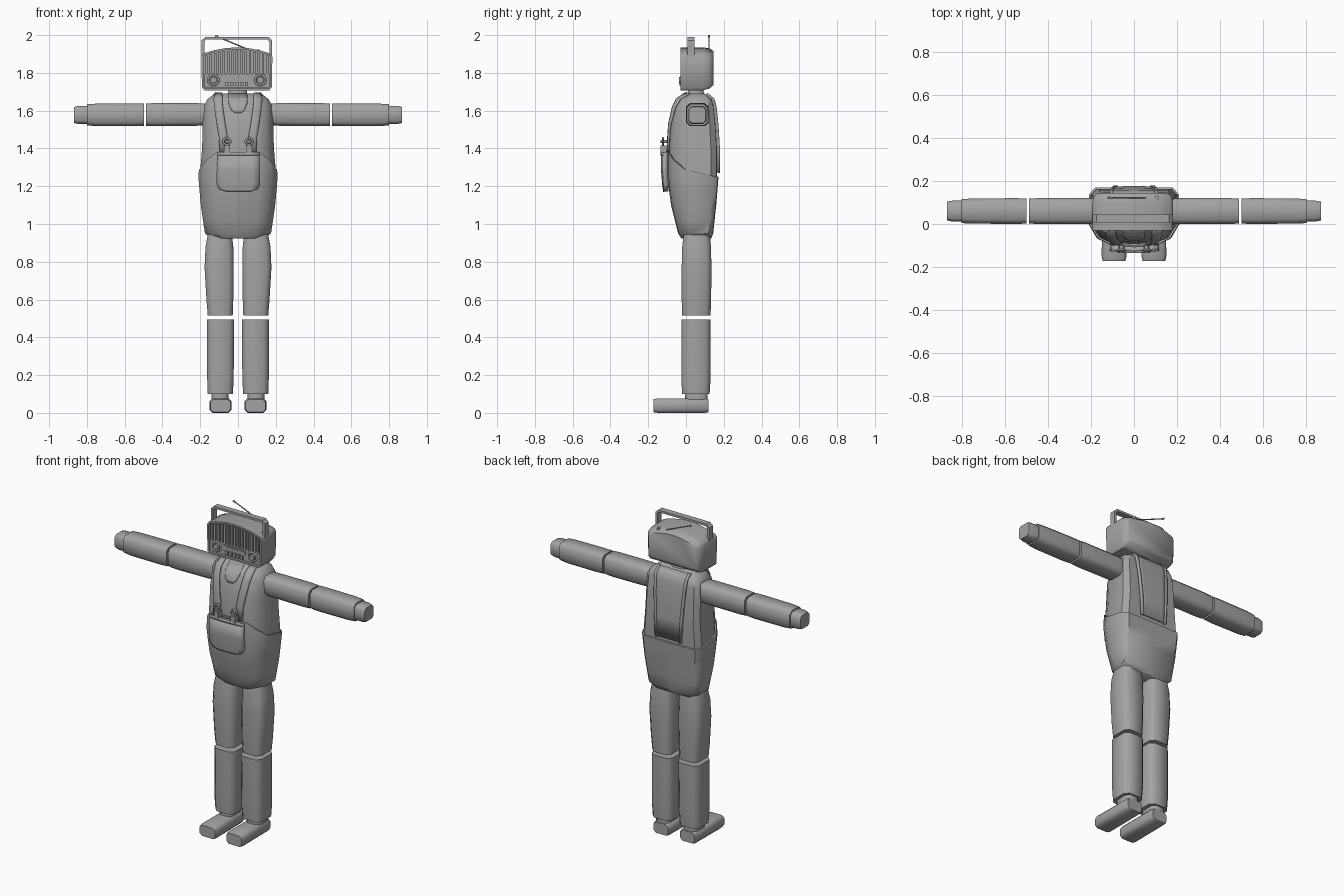
import bpy, bmesh, math
from mathutils import Vector

if "Cube" in bpy.data.objects:
    bpy.data.objects.remove(bpy.data.objects["Cube"])

grey = bpy.data.materials.new("plain_grey")
grey.diffuse_color = (0.37, 0.37, 0.37, 1)
grey.use_nodes = True
grey.node_tree.nodes["Principled BSDF"].inputs["Base Color"].default_value = grey.diffuse_color


def finish(name, bm, angle=40, solid=0, recalc=True):
    if recalc:
        bmesh.ops.recalc_face_normals(bm, faces=bm.faces)
    me = bpy.data.meshes.new(name)
    bm.to_mesh(me)
    bm.free()
    ob = bpy.data.objects.new(name, me)
    bpy.context.collection.objects.link(ob)
    me.materials.append(grey)
    bpy.ops.object.select_all(action='DESELECT')
    ob.select_set(True)
    bpy.context.view_layer.objects.active = ob
    bpy.ops.object.shade_smooth_by_angle(angle=math.radians(angle))
    if solid:
        m = ob.modifiers.new("thickness", 'SOLIDIFY')
        m.thickness, m.offset = solid, 0
    return ob


def loft(name, rings, angle=50, caps=(True, True)):
    bm = bmesh.new()
    vs = [[bm.verts.new(p) for p in r] for r in rings]
    n = len(rings[0])
    for a, b in zip(vs, vs[1:]):
        for i in range(n):
            j = (i + 1) % n
            bm.faces.new((a[i], a[j], b[j], b[i]))
    for use, r in zip(caps, (vs[0], vs[-1])):
        if use:
            bm.faces.new(r)
    return finish(name, bm, angle)


def limb(name, place, stations, c):
    """Chamfered rectangular tube; stations are (t, u0, u1, v0, v1)."""
    rings = []
    for t, u0, u1, v0, v1 in stations:
        uv = [(u0 + c, v0), (u1 - c, v0), (u1, v0 + c), (u1, v1 - c),
              (u1 - c, v1), (u0 + c, v1), (u0, v1 - c), (u0, v0 + c)]
        rings.append([place(t, u, v) for u, v in uv])
    return loft(name, rings)


def prism(name, pts, y0, y1):
    return loft(name, [[(x, y, z) for x, z in pts] for y in (y0, y1)], 30)


def box(name, x0, x1, y0, y1, z0, z1):
    return prism(name, [(x0, z0), (x1, z0), (x1, z1), (x0, z1)], y0, y1)


def rod(name, a, b, r, n=10):
    a, b = Vector(a), Vector(b)
    q = (b - a).to_track_quat('Z', 'Y')
    ring = [q @ Vector((r * math.cos(k * math.tau / n), r * math.sin(k * math.tau / n), 0)) for k in range(n)]
    return loft(name, [[p + a for p in ring], [p + b for p in ring]])


def hoop(name, c, r, t, n=18, m=6):
    """Ring facing the front."""
    rings = []
    for k in range(m + 1):
        w = k * math.tau / m
        rr = r + t * math.cos(w)
        rings.append([(c[0] + rr * math.cos(a * math.tau / n), c[1] + t * math.sin(w),
                       c[2] + rr * math.sin(a * math.tau / n)) for a in range(n)])
    return loft(name, rings, 70, (False, False))


# Body cross-sections: height, half width, front y, back y
BODY = [(0.92, .12, -.015, .125), (0.95, .168, -.035, .137), (1.1, .19, -.072, .153),
        (1.25, .203, -.093, .165), (1.4, .19, -.093, .165), (1.53, .187, -.085, .157),
        (1.62, .182, -.065, .147), (1.66, .162, -.045, .137), (1.69, .125, -.005, .10)]


def half_section(z, off=0):
    z = min(max(z, BODY[0][0]), BODY[-1][0])
    for a, b in zip(BODY, BODY[1:]):
        if a[0] <= z <= b[0]:
            f = (z - a[0]) / (b[0] - a[0])
            hx, yf, yb = (a[i] + f * (b[i] - a[i]) for i in (1, 2, 3))
            break
    hx, yf, yb = hx + off, yf - off, yb + off
    d = yb - yf
    return [(0, yf), (.55 * hx, yf + .02 * d), (.82 * hx, yf + .12 * d), (hx, yf + .36 * d),
            (hx, yb - .13 * d), (.86 * hx, yb - .01 * d), (0, yb)]


def body_ring(zs, off=0):
    """Full section; zs gives one height per half-section point."""
    h = [(*half_section(z, off)[i], z) for i, z in enumerate(zs)]
    return h + [(-x, y, z) for x, y, z in h[-2:0:-1]]


def surf_y(x, z, front=True):
    h = half_section(z)
    seg = h[:4] if front else h[:3:-1]
    x = abs(x)
    for (xa, ya), (xb, yb) in zip(seg, seg[1:]):
        if x <= xb:
            return ya + (yb - ya) * (x - xa) / (xb - xa)
    return seg[-1][1]


def patch(name, rows, off, thick, front=True, cols=6):
    """Cloth plate that follows the body; rows are (z, x0, x1)."""
    bm = bmesh.new()
    grid = []
    for z, x0, x1 in rows:
        xs = [x0 + (x1 - x0) * k / cols for k in range(cols + 1)]
        grid.append([bm.verts.new((x, surf_y(x, z, front) + (-off if front else off), z)) for x in xs])
    for a, b in zip(grid, grid[1:]):
        for k in range(cols):
            bm.faces.new((a[k], a[k + 1], b[k + 1], b[k]))
    return finish(name, bm, 40, thick)


# Shirt and dungarees
loft("shirt", [body_ring([z] * 7) for z in (1.1, 1.25, 1.4, 1.53, 1.62, 1.66, 1.69)], 40)
top_edge = [1.385, 1.385, 1.34, 1.285, 1.255, 1.25, 1.25]
mid_edge = [1.28, 1.28, 1.26, 1.25, 1.235, 1.23, 1.23]
loft("dungarees", [body_ring([z] * 7, .007) for z in (.922, .95, 1.02, 1.1, 1.18)]
     + [body_ring(mid_edge, .007), body_ring(top_edge, .007)], 45)

# Chest pocket, collar and back panel
patch("chest_pocket", [(1.378, -.107, .113), (1.28, -.112, .116), (1.21, -.112, .116),
                       (1.185, -.10, .104), (1.172, -.06, .064)], .026, .026)
patch("pocket_hem", [(1.38, -.108, .114), (1.362, -.109, .115)], .038, .008)
patch("collar", [(1.688, -.05, .05), (1.64, -.05, .05), (1.605, -.036, .036), (1.588, -.016, .016)], .004, .006)
patch("back_panel", [(z, -w, w) for z, w in ((1.685, .11), (1.66, .11), (1.62, .108), (1.53, .102),
                                             (1.4, .094), (1.275, .088))], .005, .012, False)

# Straps with buckles, and raised edges on the back panel
for s, side in ((1, "right"), (-1, "left")):
    patch("front_strap_" + side, [(z, s * a, s * b) for z, a, b in (
        (1.69, .083, .122), (1.66, .083, .128), (1.62, .08, .124), (1.53, .067, .112),
        (1.46, .055, .10), (1.38, .053, .098))], .007, .012, cols=3)
    patch("back_edge_" + side, [(z, s * (w - .014), s * w) for z, w in (
        (1.688, .112), (1.66, .112), (1.62, .11), (1.53, .104), (1.4, .096), (1.27, .09))],
        .009, .014, False, cols=1)
    hoop("buckle_" + side, (s * .058, -.122, 1.437), .018, .006)
    rod("buckle_button_" + side, (s * .058, -.10, 1.437), (s * .058, -.134, 1.437), .009)
    box("buckle_tab_" + side, s * .043, s * .073, -.135, -.095, 1.375, 1.415)

# Limbs
for s, side in ((1, "right"), (-1, "left")):
    up = lambda t, u, v: (s * u, v, t)
    out = lambda t, u, v: (s * t, u, v)
    fwd = lambda t, u, v: (s * u, t, v)
    limb("thigh_" + side, up, [(.515, .028, .160, -.020, .130), (.60, .025, .167, -.023, .133),
                               (.77, .023, .177, -.023, .135), (.88, .025, .172, -.020, .132),
                               (.97, .035, .155, -.010, .125)], .025)
    limb("shin_" + side, up, [(.10, .027, .160, -.020, .125), (.18, .023, .163, -.025, .130),
                              (.495, .020, .163, -.025, .130)], .025)
    limb("ankle_" + side, up, [(.06, .05, .14, -.005, .115), (.11, .05, .14, -.005, .115)], .02)
    limb("foot_" + side, fwd, [(-.172, .04, .145, .004, .072), (-.15, .035, .15, 0, .077),
                               (.10, .037, .148, 0, .077), (.118, .042, .142, .004, .072)], .015)
    limb("upper_arm_" + side, out, [(.16, .002, .118, 1.525, 1.637), (.22, .0, .12, 1.52, 1.64),
                                    (.44, .0, .12, 1.518, 1.64), (.487, .002, .118, 1.52, 1.638)], .02)
    limb("forearm_" + side, out, [(.498, .002, .118, 1.52, 1.638), (.55, .0, .12, 1.518, 1.638),
                                  (.75, .002, .118, 1.518, 1.637), (.80, .004, .116, 1.522, 1.634)], .02)
    limb("hand_" + side, out, [(.79, .012, .108, 1.53, 1.625), (.845, .012, .108, 1.53, 1.625),
                               (.867, .016, .104, 1.534, 1.62)], .015)

limb("neck", lambda t, u, v: (u, v, t), [(1.66, -.055, .05, .005, .10), (1.72, -.05, .045, .015, .09)], .02)

# Radio head: arched case whose front is inset to leave a bezel
X = -.006


def arch(x):
    return 1.935 - .035 * ((x - X) / .185) ** 2


def case_outline(f, z0, drop):
    xs = [.178, .12, .06, 0, -.06, -.12, -.178]
    pts = [(-.172, z0), (.172, z0), (.185, z0 + .015), (.188, 1.885 - drop)]
    pts += [(x, arch(x + X) - drop) for x in xs] + [(-.188, 1.885 - drop), (-.185, z0 + .015)]
    return [(X + x * f, z) for x, z in pts]


stations = [(-.03, 1, 1.708, 0), (.09, 1, 1.708, 0), (.125, .97, 1.718, .005), (.145, .88, 1.735, .02)]
head = loft("radio_case", [[(x, y, z) for x, z in case_outline(f, z0, d)] for y, f, z0, d in stations], 45)
bm = bmesh.new()
bm.from_mesh(head.data)
face = min(bm.faces, key=lambda p: p.calc_center_median().y)
bmesh.ops.inset_individual(bm, faces=[face], thickness=.011, depth=0)
inner = bmesh.ops.extrude_discrete_faces(bm, faces=[face])["faces"][0]
for v in inner.verts:
    v.co.y += .018
bm.to_mesh(head.data)
bm.free()

# Grille fins, dial, buttons and knobs
for k in range(15):
    x = X - .161 + .322 * k / 14
    box("grille_fin", x - .006, x + .006, -.026, -.005, 1.792, arch(x) - .017)
box("control_panel", X - .172, X + .172, -.022, -.005, 1.722, 1.795)
box("dial_window", X - .075, X + .075, -.028, -.02, 1.763, 1.787)
box("dial_strip", X - .065, X + .065, -.031, -.027, 1.770, 1.780)
for k in range(5):
    x = X + (k - 2) * .026
    box("push_button", x - .008, x + .008, -.035, -.02, 1.730, 1.753)
for x in (X - .124, X + .124):
    hoop("knob_ring", (x, -.024, 1.762), .027, .006)
    rod("knob", (x, -.018, 1.762), (x, -.036, 1.762), .017, 16)

# Carrying handle and aerial
outer = [(-.187, 1.87), (-.187, 1.972), (-.168, 1.99), (.168, 1.99), (.187, 1.972), (.187, 1.87)]
inner = [(.172, 1.87), (.172, 1.966), (.162, 1.976), (-.162, 1.976), (-.172, 1.966), (-.172, 1.87)]
prism("carrying_handle", [(X + x, z) for x, z in outer + inner], .008, .045)
rod("aerial", (.10, .122, 1.905), (-.115, .122, 1.994), .0035, 8)
rod("aerial_tip", (-.107, .122, 1.9907), (-.12, .122, 1.996), .006, 8)
rod("aerial_base", (.105, .122, 1.89), (.105, .122, 1.925), .010, 10)
